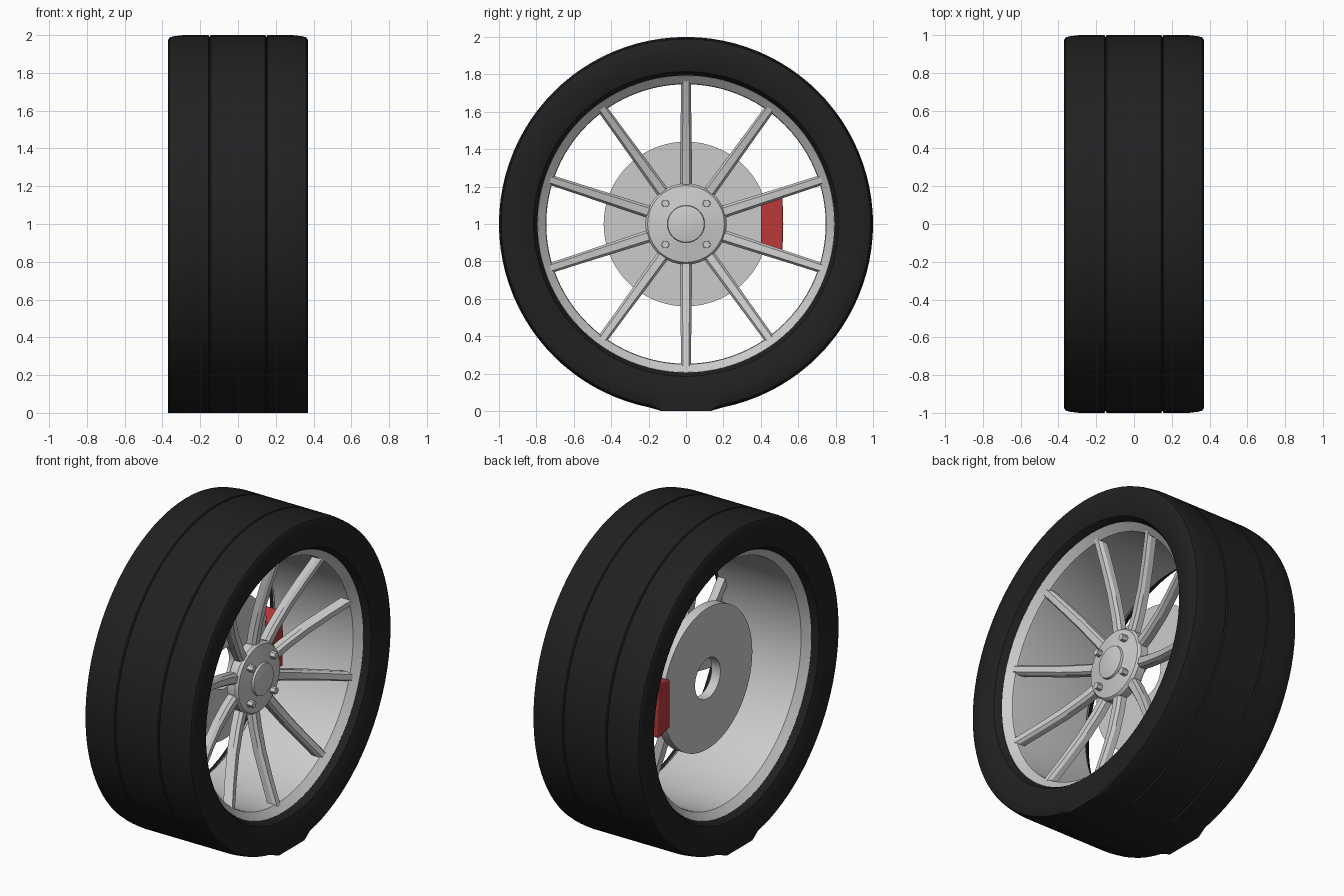
import bpy, bmesh, math
from mathutils import Matrix, Vector

if "Cube" in bpy.data.objects:
    bpy.data.objects.remove(bpy.data.objects["Cube"])

CENTRE = Vector((0, 0, 1))


def material(name, color):
    m = bpy.data.materials.new(name)
    m.diffuse_color = color
    m.use_nodes = True
    m.node_tree.nodes["Principled BSDF"].inputs["Base Color"].default_value = m.diffuse_color
    return m


def finish(bm, name, mat=None, angle=35):
    bmesh.ops.recalc_face_normals(bm, faces=bm.faces)
    me = bpy.data.meshes.new(name)
    bm.to_mesh(me)
    bm.free()
    ob = bpy.data.objects.new(name, me)
    bpy.context.collection.objects.link(ob)
    if mat:
        me.materials.append(mat)
    bpy.ops.object.select_all(action='DESELECT')
    ob.select_set(True)
    bpy.context.view_layer.objects.active = ob
    bpy.ops.object.shade_smooth_by_angle(angle=math.radians(angle))
    return ob


def lathe(profile, seg=96, closed=True):
    """Spin (x, radius) points around the axle."""
    bm = bmesh.new()
    rings = []
    for x, r in profile:
        rings.append([bm.verts.new(CENTRE + Vector((x, r * math.sin(a), r * math.cos(a))))
                      for a in (2 * math.pi * i / seg for i in range(seg))])
    pairs = list(zip(rings, rings[1:]))
    if closed:
        pairs.append((rings[-1], rings[0]))
    for a, b in pairs:
        for i in range(seg):
            j = (i + 1) % seg
            bm.faces.new((a[i], a[j], b[j], b[i]))
    bmesh.ops.remove_doubles(bm, verts=bm.verts, dist=1e-5)
    return bm


def mirrored(half):
    return half + [(-x, r) for x, r in reversed(half)]


black = material("rubber", (0.015, 0.015, 0.016, 1))
red = material("caliper_red", (0.5, 0.04, 0.04, 1))

# Tyre with two tread grooves and a flattened contact patch
half = [(0.30, 0.79), (0.325, 0.80), (0.35, 0.815), (0.365, 0.86), (0.37, 0.91), (0.37, 0.975),
        (0.362, 0.988), (0.34, 0.994), (0.29, 1.0), (0.156, 1.0), (0.15, 0.988), (0.144, 1.0)]
bm = lathe(mirrored(half))
for v in bm.verts:
    if v.co.z < 0.045 and abs(v.co.y) < 0.165:
        v.co.z = 0
finish(bm, "tire", black)

# Rim barrel with sloped lips
half = [(0.29, 0.803), (0.31, 0.803), (0.31, 0.793), (0.27, 0.75), (0.25, 0.747)]
finish(lathe(mirrored(half)), "rim")

# Spokes: tapered bars sweeping outward from hub to rim
SPOKES = 10
stations = [(0.15, 0.10, 0.034), (0.30, 0.122, 0.032), (0.45, 0.155, 0.030),
            (0.60, 0.20, 0.028), (0.765, 0.255, 0.027)]
section = [(-1, -0.028), (1, -0.028), (1, 0.010), (0.6, 0.028), (-0.6, 0.028), (-1, 0.010)]
bm = bmesh.new()
for k in range(SPOKES):
    turn = Matrix.Rotation(2 * math.pi * k / SPOKES, 3, 'X')
    rings = [[bm.verts.new(CENTRE + turn @ Vector((x + dx, w * s, r))) for s, dx in section]
             for r, x, w in stations]
    for a, b in zip(rings, rings[1:]):
        for i in range(6):
            j = (i + 1) % 6
            bm.faces.new((a[i], a[j], b[j], b[i]))
    bm.faces.new(rings[0])
    bm.faces.new(rings[-1])
finish(bm, "spokes", angle=25)

# Hub with raised centre cap
finish(lathe([(0.07, 0), (0.07, 0.205), (0.08, 0.217), (0.13, 0.217), (0.147, 0.205),
              (0.165, 0.10), (0.178, 0.097), (0.186, 0.06), (0.19, 0)], 64, False), "hub")

# Four hexagonal wheel bolts
bm = bmesh.new()
for sy in (-1, 1):
    for sz in (-1, 1):
        place = Matrix.Translation(CENTRE + Vector((0.165, 0.11 * sy, 0.11 * sz)))
        bmesh.ops.create_cone(bm, cap_ends=True, segments=6, radius1=0.023, radius2=0.021,
                              depth=0.05, matrix=place @ Matrix.Rotation(math.pi / 2, 4, 'Y'))
finish(bm, "wheel_bolts")

# Brake disc with central hole
finish(lathe([(-0.15, 0.125), (-0.15, 0.44), (-0.09, 0.44), (-0.09, 0.125)]), "brake_disc")

# Brake caliper gripping the disc edge
bm = bmesh.new()
outline = [(0.40, -0.15), (0.515, -0.175), (0.52, 0), (0.515, 0.175), (0.40, 0.15)]
face = bm.faces.new([bm.verts.new(CENTRE + Vector((-0.17, y, z))) for y, z in outline])
ext = bmesh.ops.extrude_face_region(bm, geom=[face])
bmesh.ops.translate(bm, vec=(0.12, 0, 0),
                    verts=[g for g in ext['geom'] if isinstance(g, bmesh.types.BMVert)])
caliper = finish(bm, "brake_caliper", red)
bev = caliper.modifiers.new("bevel", 'BEVEL')
bev.width = 0.008
bev.segments = 2
